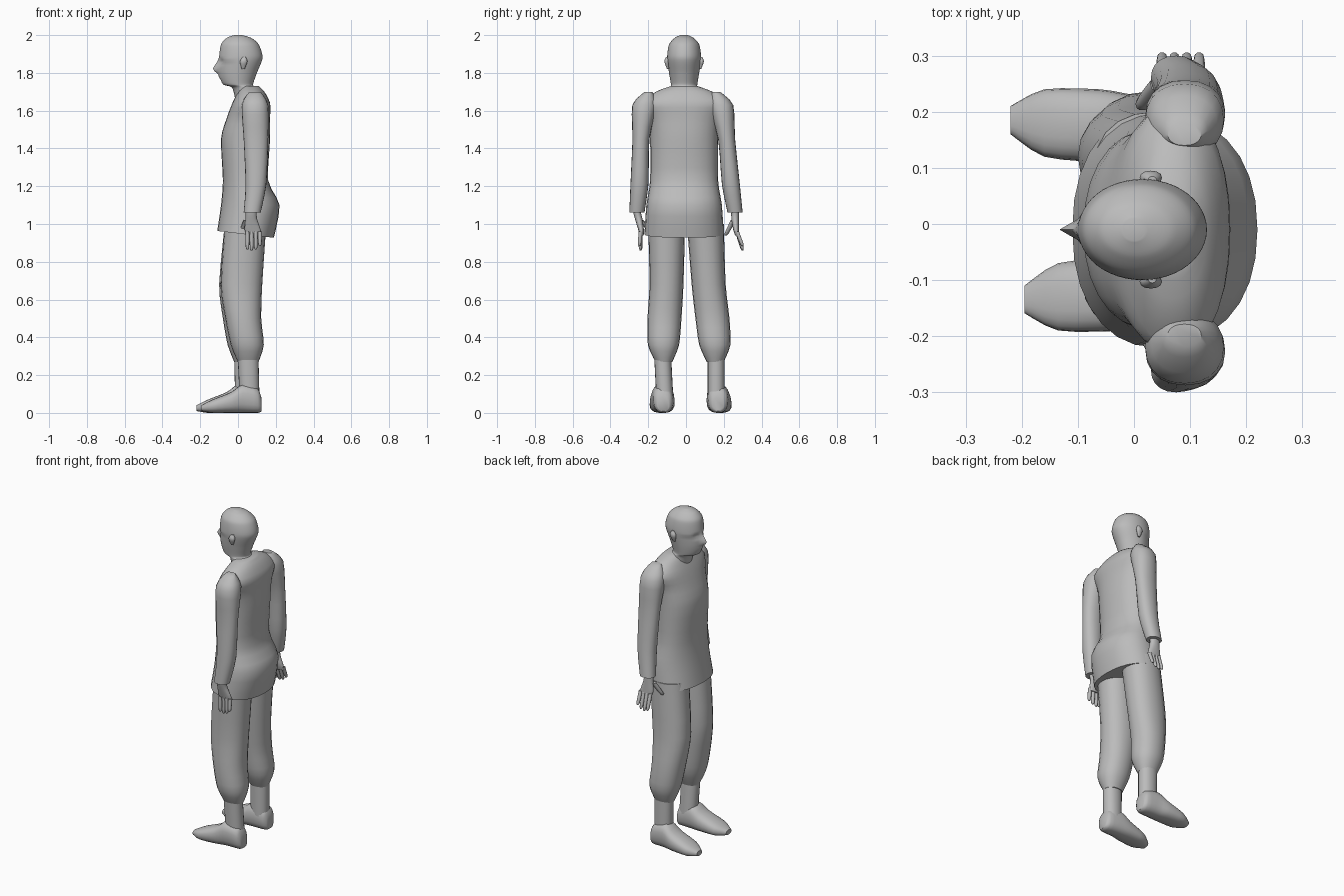
import bpy, bmesh, math
from mathutils import Vector

if "Cube" in bpy.data.objects:
    bpy.data.objects.remove(bpy.data.objects["Cube"])

shade = (0.5, 0.5, 0.5, 1)
grey = bpy.data.materials.new("plain grey")
grey.use_nodes = True
grey.diffuse_color = shade
grey.node_tree.nodes["Principled BSDF"].inputs["Base Color"].default_value = shade

middle_y = -0.01


def smooth_step(before, start, end, after, amount):
    """Point on a soft curve between start and end, by repeated blending."""
    handle_out = start + (end - before) * 0.13
    handle_in = end - (after - start) * 0.13
    points = [start, handle_out, handle_in, end]
    while len(points) > 1:
        points = [p.lerp(q, amount) for p, q in zip(points, points[1:])]
    return points[0]


def rounded(low, high, wave, power):
    """Position between two bounds on a slightly squared ellipse."""
    reach = math.copysign(abs(wave) ** (2 / power), wave)
    return (low + high) / 2 + (high - low) / 2 * reach


def loft(name, rings, axis="z", sides=20, steps=3, power=2.2, shape=None):
    """Skin rings of (station, low u, high u, low v, high v) along an axis."""
    rows = [Vector(ring) for ring in rings]
    padded = [rows[0]] + rows + [rows[-1]]
    fine = [smooth_step(*padded[i:i + 4], k / steps)
            for i in range(len(rows) - 1) for k in range(steps)] + [rows[-1]]
    bm = bmesh.new()
    loops = []
    for station, u_low, u_high, v_low, v_high in fine:
        loop = []
        for k in range(sides):
            angle = math.tau * k / sides
            u = rounded(u_low, u_high, math.cos(angle), power)
            v = rounded(v_low, v_high, math.sin(angle), power)
            point = Vector((u, v, station) if axis == "z" else (station, u, v))
            loop.append(bm.verts.new(shape(point) if shape else point))
        loops.append(loop)
    for lower, upper in zip(loops, loops[1:]):
        for k in range(sides):
            bm.faces.new((lower[k - 1], lower[k], upper[k], upper[k - 1]))
    bm.faces.new(loops[0])
    bm.faces.new(loops[-1])
    bmesh.ops.recalc_face_normals(bm, faces=bm.faces)
    mesh = bpy.data.meshes.new(name)
    bm.to_mesh(mesh)
    bm.free()
    mesh.materials.append(grey)
    part = bpy.data.objects.new(name, mesh)
    bpy.context.collection.objects.link(part)
    bpy.ops.object.select_all(action="DESELECT")
    part.select_set(True)
    bpy.context.view_layer.objects.active = part
    bpy.ops.object.shade_smooth_by_angle(angle=math.radians(50))


def centred(rings):
    """Expand (station, back, front, half width) rings about the middle."""
    return [(z, low, high, middle_y - half, middle_y + half)
            for z, low, high, half in rings]


def limb(name, start, end, wide, thick, shape):
    """Thin tapering part with a rounded tip."""
    rings = []
    for along, size in ((0, 1), (0.5, 0.95), (0.9, 0.8), (1, 0.4)):
        x, y, z = Vector(start).lerp(Vector(end), along)
        rings.append((z, x - wide * size, x + wide * size,
                      y - thick * size, y + thick * size))
    loft(name, rings, sides=10, steps=2, shape=shape)


# Tunic with a hem that dips toward the back
def hem(point):
    skirt = max(0, 1.1 - point.z)
    point.z -= point.x * skirt * 0.8
    return point


loft("tunic", centred([
    (0.95, -0.11, 0.19, 0.21), (1.1, -0.09, 0.22, 0.2), (1.23, -0.08, 0.16, 0.18),
    (1.45, -0.09, 0.17, 0.18), (1.56, -0.06, 0.17, 0.19), (1.64, -0.03, 0.17, 0.22),
    (1.7, 0, 0.14, 0.15), (1.73, 0.02, 0.11, 0.07)]), sides=28, shape=hem)


# Head and neck, with features pushed out of or into the skin:
# (height, distance from middle, half width, half height, push)
features = {"nose": (1.82, 0, 0.014, 0.022, -0.03),
            "bridge": (1.85, 0, 0.01, 0.02, -0.01),
            "lips": (1.775, 0, 0.025, 0.007, -0.007),
            "eyes": (1.86, 0.036, 0.017, 0.012, 0.014)}


def face(point):
    front = max(0, -point.x * 10)
    across = abs(point.y - middle_y)
    if point.z < 1.86:
        point.y -= (point.y - middle_y) * front * 0.15
    for height, offset, wide, tall, push in features.values():
        distance = ((across - offset) / wide) ** 2 + ((point.z - height) / tall) ** 2
        point.x += push * front * math.exp(-distance)
    return point


loft("head", centred([
    (1.63, -0.01, 0.13, 0.08), (1.72, -0.03, 0.09, 0.07), (1.74, -0.08, 0.08, 0.07),
    (1.8, -0.1, 0.1, 0.08), (1.88, -0.1, 0.13, 0.09), (1.95, -0.09, 0.11, 0.08),
    (1.985, -0.06, 0.07, 0.05), (2, -0.02, 0.02, 0.02)]),
    sides=48, steps=6, power=2, shape=face)


# The left arm hangs a little wider above the cuff and turns in below it
def left_arm(point):
    rise = point.z - 1.06
    return Vector((point.x, -point.y - rise * (0.06 if rise > 0 else 0.3), point.z))


# The left leg mirrors the right one, stepping back and inward lower down
def left_leg(point):
    low = 1 - point.z
    return Vector((point.x + low * 0.026, -point.y + low * 0.052, point.z))


def left_ear(point):
    return Vector((point.x, 2 * middle_y - point.y, point.z))


for side, arm, leg, ear in (("left", left_arm, left_leg, left_ear),
                            ("right", None, None, None)):
    loft(side + "_ear", [
        (1.82, 0.02, 0.035, 0.07, 0.08), (1.86, 0.01, 0.05, 0.07, 0.095),
        (1.885, 0.025, 0.04, 0.07, 0.085)], sides=12, shape=ear)

    # Sleeve and hand
    loft(side + "_sleeve", [
        (1.7, 0.06, 0.12, 0.14, 0.18), (1.63, 0.02, 0.16, 0.12, 0.25),
        (1.45, 0.03, 0.16, 0.17, 0.26), (1.21, 0.04, 0.15, 0.19, 0.285),
        (1.06, 0.03, 0.12, 0.22, 0.3)], shape=arm)
    loft(side + "_palm", [
        (1.08, 0.04, 0.1, 0.24, 0.28), (1.03, 0.04, 0.1, 0.24, 0.28),
        (0.97, 0.035, 0.12, 0.25, 0.28), (0.94, 0.05, 0.12, 0.26, 0.28)], shape=arm)
    for i, finger in enumerate(("index", "middle", "ring", "little")):
        x = 0.05 + i * 0.022
        tip = 0.86 + 0.006 * (i - 1) ** 2
        limb(f"{side}_{finger}_finger", (x, 0.27, 0.96), (x, 0.3, tip), 0.011, 0.011, arm)
    limb(side + "_thumb", (0.045, 0.25, 1.02), (0.012, 0.21, 0.94), 0.016, 0.014, arm)

    # Trousers gathered above the ankle, then the shoe
    loft(side + "_trouser_leg", [
        (1, -0.07, 0.15, 0.005, 0.2), (0.68, -0.1, 0.12, 0.03, 0.21),
        (0.5, -0.08, 0.11, 0.05, 0.23), (0.36, -0.055, 0.12, 0.07, 0.235),
        (0.27, -0.02, 0.09, 0.11, 0.2)], shape=leg)
    loft(side + "_ankle", [
        (0.3, -0.02, 0.09, 0.115, 0.205), (0.06, -0.015, 0.09, 0.115, 0.205)], shape=leg)
    loft(side + "_shoe", [
        (0.1, 0.14, 0.2, 0.01, 0.08), (0.08, 0.12, 0.22, 0, 0.13),
        (0, 0.11, 0.23, 0, 0.15), (-0.06, 0.11, 0.24, 0, 0.11),
        (-0.16, 0.12, 0.24, 0, 0.07), (-0.22, 0.16, 0.21, 0.01, 0.04)],
        axis="x", power=2.5, shape=leg)
